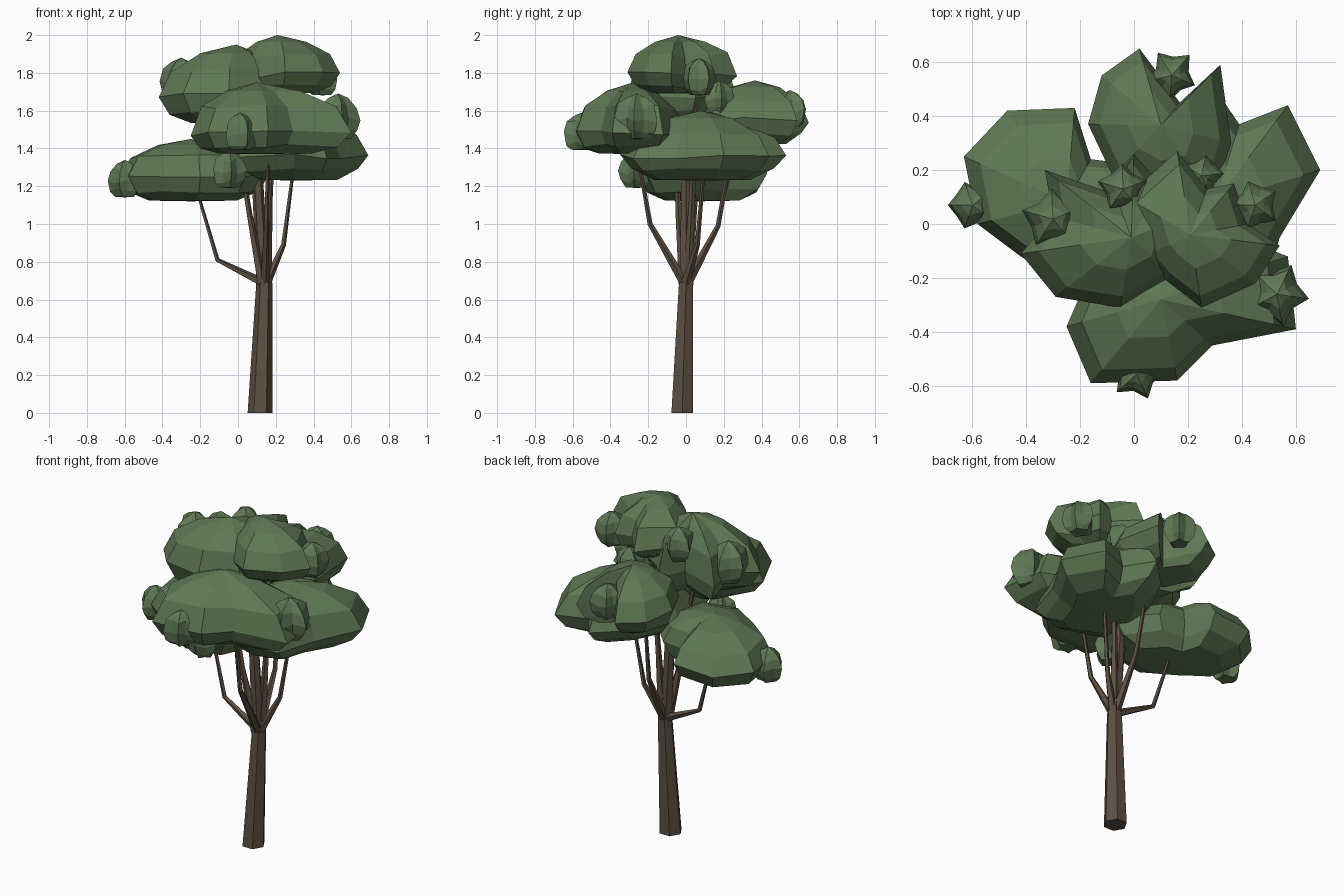
import bpy, bmesh, math, random
from mathutils import Vector

if "Cube" in bpy.data.objects:
    bpy.data.objects.remove(bpy.data.objects["Cube"])

random.seed(4)


def material(name, color):
    m = bpy.data.materials.new(name)
    m.diffuse_color = (*color, 1)
    m.use_nodes = True
    m.node_tree.nodes["Principled BSDF"].inputs["Base Color"].default_value = m.diffuse_color
    return m


leaf = material("leaf_green", (0.115, 0.19, 0.09))
bark = material("bark_brown", (0.11, 0.08, 0.055))


def loft(name, rings, mat, start=None, end=None):
    """Skin rings of equal length; ends close with a flat cap or a fan to a point."""
    bm = bmesh.new()
    rows = [[bm.verts.new(p) for p in r] for r in rings]
    n = len(rows[0])
    for a, b in zip(rows, rows[1:]):
        for i in range(n):
            j = (i + 1) % n
            bm.faces.new((a[i], a[j], b[j], b[i]))
    for row, tip in ((rows[0], start), (rows[-1], end)):
        if tip is None:
            bm.faces.new(row)
        else:
            t = bm.verts.new(tip)
            for i in range(n):
                bm.faces.new((row[i], row[(i + 1) % n], t))
    bmesh.ops.recalc_face_normals(bm, faces=bm.faces)
    me = bpy.data.meshes.new(name)
    bm.to_mesh(me)
    bm.free()
    ob = bpy.data.objects.new(name, me)
    bpy.context.collection.objects.link(ob)
    me.materials.append(mat)
    return ob


# ring scale and height between underside (-1), widest line (0) and crown (1)
PROFILE = [(0.58, -0.97), (0.86, -0.6), (1.0, 0.0), (0.84, 0.5), (0.46, 0.83)]


def clump(name, outline, low, mid, high, center=None):
    """Flattened leaf cloud that follows a plan outline."""
    c = sum((Vector(p) for p in outline), Vector((0, 0))) / len(outline)
    if center:
        c = Vector(center)
    z = lambda t: mid + t * ((high - mid) if t > 0 else (mid - low))
    rings = []
    for s, t in PROFILE:
        ring = []
        for p in outline:
            q = c + (Vector(p) - c) * s
            ring.append((q.x, q.y, z(t) + (random.uniform(-0.015, 0.015) if -0.9 < t < 0.8 else 0)))
        rings.append(ring)
    loft(name, rings, leaf, (c.x, c.y, low), (c.x, c.y, high))


# large leaf clumps
clump("leaf_clump_left", [(-.63, .25), (-.58, 0), (-.42, -.12), (-.2, -.25), (.04, -.2),
                          (.17, .04), (0, .22), (-.16, .24), (-.22, .43), (-.47, .42)],
      1.12, 1.26, 1.45, (-.25, .08))
clump("leaf_clump_right", [(.57, .44), (.39, .37), (.28, .53), (.1, .35), (-.02, .1), (.0, -.22),
                           (.3, -.35), (.47, -.28), (.54, -.05), (.69, .2)],
      1.23, 1.36, 1.6, (.3, .08))
clump("leaf_clump_front", [(.6, -.39), (.57, -.12), (.36, -.04), (.1, 0), (-.15, -.15),
                           (-.25, -.38), (-.16, -.59), (.16, -.58), (.29, -.45)],
      1.37, 1.48, 1.75, (.1, -.28))
clump("leaf_clump_back", [(.02, .65), (-.12, .55), (-.17, .37), (-.08, .18), (.1, .08),
                          (.3, .12), (.36, .3), (.32, .59), (.17, .45)], 1.42, 1.55, 1.76)
clump("leaf_clump_upper_left", [(-.42, -.11), (-.29, -.27), (-.05, -.31), (.15, -.2), (.24, .05),
                                (.1, .14), (0, .27), (-.07, .11), (-.33, .2), (-.3, .03)],
      1.53, 1.68, 1.95, (-.01, -.05))
clump("leaf_clump_top", [(.54, -.08), (.42, .0), (.37, .15), (.27, .13), (.16, .27), (-.03, .1),
                         (.04, -.12), (.12, -.21), (.25, -.31), (.45, -.22)],
      1.69, 1.79, 2.0, (.21, -.04))

# small star-lobed leaf tufts: x, y, z, radius
for k, (x, y, z, r) in enumerate([(-.6, .07, 1.24, .09), (-.3, .02, 1.76, .11), (.01, -.555, 1.49, .09),
                                  (.53, -.26, 1.57, .11), (.14, .55, 1.61, .09), (.45, .07, 1.78, .09),
                                  (-.04, .13, 1.84, .09), (.25, .18, 1.67, .08), (-.05, -.26, 1.29, .09)]):
    pts = []
    for i in range(10):
        a = i * math.tau / 10 + k
        q = r * (1.08 if i % 2 else 0.75) * random.uniform(0.92, 1.05)
        pts.append((x + q * math.cos(a), y + q * math.sin(a)))
    clump(f"leaf_tuft_{k + 1}", pts, z - r * 1.1, z - r * 0.15, z + r * 1.1)


def limb(name, path, sides=6):
    """Tapered faceted limb; path entries are x, y, z, radius."""
    pts = [Vector(p[:3]) for p in path]
    rings = []
    for i, p in enumerate(pts):
        d = pts[min(i + 1, len(pts) - 1)] - pts[max(i - 1, 0)]
        rot = Vector((0, 0, 1)).rotation_difference(d)
        if name == "trunk":
            rot.identity()
        rings.append([p + rot @ (Vector((math.cos(a), math.sin(a), 0)) * path[i][3])
                      for a in (j * math.tau / sides for j in range(sides))])
    loft(name, rings, bark)


# trunk and branches
limb("trunk", [(.117, -.02, 0, .066), (.14, 0, .69, .043)])
limb("branch_left", [(.13, 0, .69, .024), (-.11, .03, .81, .013), (-.23, .06, 1.22, .008)], 5)
limb("branch_right", [(.15, 0, .69, .026), (.24, .06, .89, .014), (.3, .1, 1.35, .008)], 5)
limb("branch_front", [(.14, -.01, .69, .026), (.15, -.19, 1.0, .014), (.16, -.27, 1.45, .008)], 5)
limb("branch_back", [(.14, .01, .69, .026), (.13, .17, .99, .014), (.1, .26, 1.5, .008)], 5)
limb("branch_upper_left", [(.13, -.01, .68, .03), (.06, -.04, 1.05, .016), (-.03, -.06, 1.62, .01)], 5)
limb("branch_top", [(.15, .01, .68, .03), (.165, .03, 1.1, .017), (.2, .06, 1.75, .01)], 5)
limb("branch_center", [(.135, 0, .67, .036), (.105, 0, 1.2, .03), (.09, 0, 1.6, .018)])
